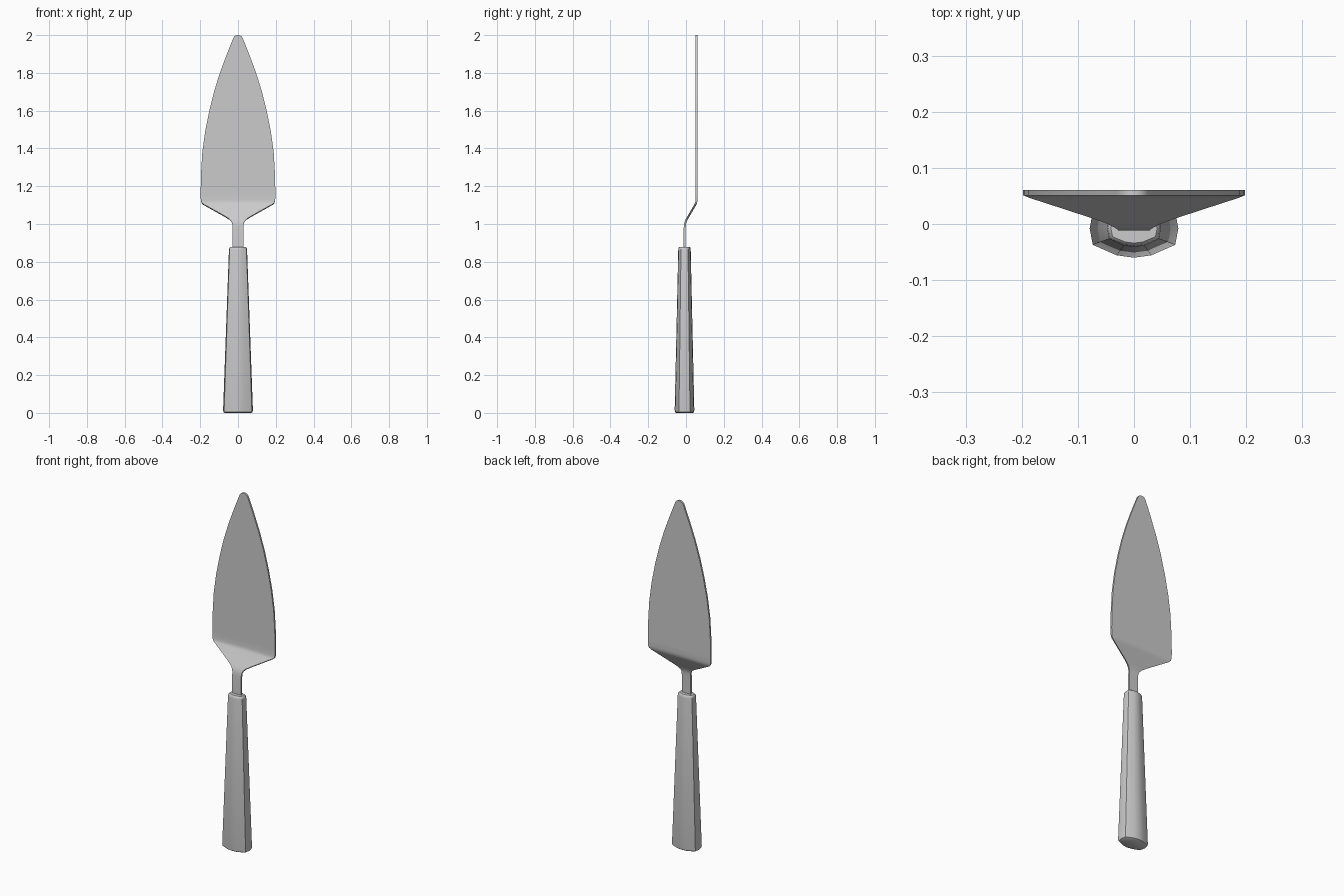
import bpy, bmesh

if "Cube" in bpy.data.objects:
    bpy.data.objects.remove(bpy.data.objects["Cube"])


def make_object(name, bm, angle):
    bmesh.ops.recalc_face_normals(bm, faces=bm.faces)
    mesh = bpy.data.meshes.new(name)
    bm.to_mesh(mesh)
    bm.free()
    ob = bpy.data.objects.new(name, mesh)
    bpy.context.collection.objects.link(ob)
    bpy.ops.object.select_all(action='DESELECT')
    ob.select_set(True)
    bpy.context.view_layer.objects.active = ob
    bpy.ops.object.shade_smooth_by_angle(angle=angle)
    return ob


def bridge(bm, a, b):
    n = len(a)
    for i in range(n):
        j = (i + 1) % n
        bm.faces.new((a[i], a[j], b[j], b[i]))


# Handle: tapered twelve-sided grip with softened ends
quarter = [(0.0, -1.0), (0.39, -0.92), (0.93, -0.56), (1.0, 0.0)]
right = quarter + [(x, -y) for x, y in quarter[-2::-1]]
section = right + [(-x, y) for x, y in right[-2:0:-1]]
levels = [(0.0, 0.070, 0.044), (0.004, 0.077, 0.050), (0.014, 0.079, 0.052),
          (0.862, 0.048, 0.033), (0.874, 0.046, 0.031), (0.879, 0.041, 0.026)]
bm = bmesh.new()
rings = [[bm.verts.new((x * rx, y * ry - 0.008, z)) for x, y in section]
         for z, rx, ry in levels]
for a, b in zip(rings, rings[1:]):
    bridge(bm, a, b)
bm.faces.new(rings[0])
bm.faces.new(rings[-1])
make_object("handle", bm, 0.7)

# Blade and tang: one bent sheet, rows of (z, half width, mid y)
rows = [(0.84, 0.028, -0.007), (0.98, 0.028, -0.007), (1.0, 0.029, -0.005),
        (1.012, 0.034, -0.002), (1.025, 0.046, 0.004), (1.04, 0.070, 0.013),
        (1.095, 0.168, 0.045), (1.104, 0.184, 0.050), (1.112, 0.193, 0.054),
        (1.125, 0.197, 0.056), (1.16, 0.198, 0.056), (1.26, 0.196, 0.056),
        (1.38, 0.189, 0.056), (1.49, 0.174, 0.056), (1.60, 0.152, 0.056),
        (1.70, 0.127, 0.056), (1.80, 0.096, 0.056), (1.90, 0.059, 0.056),
        (1.97, 0.031, 0.056), (1.985, 0.025, 0.056), (1.995, 0.017, 0.056),
        (2.0, 0.007, 0.056)]
bm = bmesh.new()
strip = [(bm.verts.new((-w, y, z)), bm.verts.new((0, y, z)), bm.verts.new((w, y, z)))
         for z, w, y in rows]
for a, b in zip(strip, strip[1:]):
    for i in range(2):
        bm.faces.new((a[i], a[i + 1], b[i + 1], b[i]))
blade = make_object("blade", bm, 0.6)
solid = blade.modifiers.new("thickness", 'SOLIDIFY')
solid.thickness = 0.01
solid.offset = 0
bpy.ops.object.modifier_apply(modifier=solid.name)
bpy.ops.object.shade_smooth_by_angle(angle=0.6)
